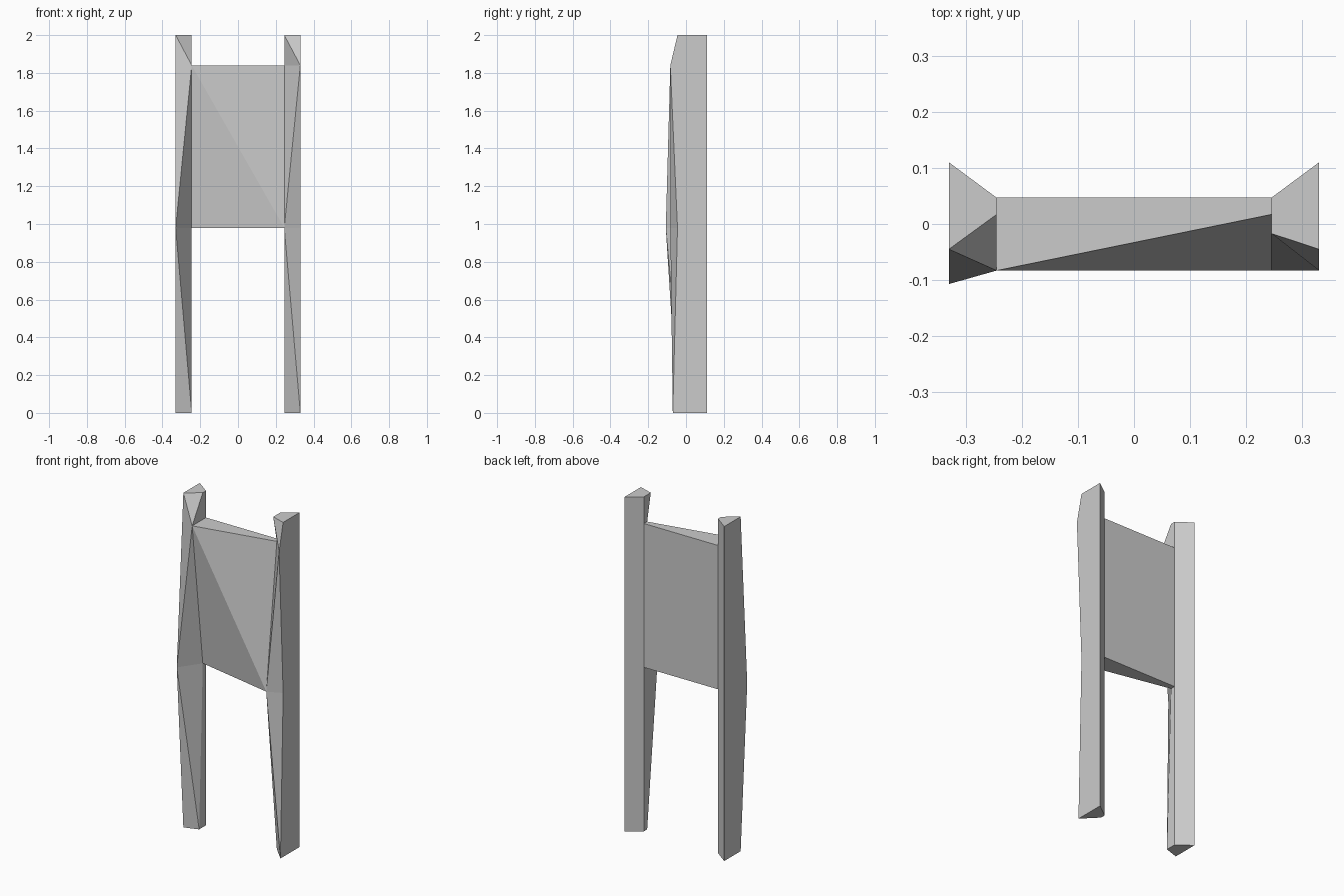
import bpy
import bmesh

cube = bpy.data.objects.get("Cube")
if cube:
    bpy.data.objects.remove(cube, do_unlink=True)

TOP, UPPER, LOWER = 2.0, 1.84, 0.98   # post top, panel top, panel bottom
OUT_X, IN_X = 0.33, 0.245             # post sides
OUT_BACK, IN_BACK = 0.11, 0.047       # rear corners of the post section

grey = bpy.data.materials.new("stone_grey")
grey.use_nodes = True
colour = (0.6, 0.6, 0.6, 1)
grey.diffuse_color = colour
grey.node_tree.nodes["Principled BSDF"].inputs["Base Color"].default_value = colour


def finish(name, bm):
    bmesh.ops.recalc_face_normals(bm, faces=bm.faces)
    mesh = bpy.data.meshes.new(name)
    bm.to_mesh(mesh)
    bm.free()
    mesh.materials.append(grey)
    obj = bpy.data.objects.new(name, mesh)
    bpy.context.collection.objects.link(obj)


def post(name, side, outer_edge, inner_edge, order):
    """Post with flat sides and back, and a faceted front stitched
    between two uneven edges; order says which edge steps down next."""
    bm = bmesh.new()
    outer = [bm.verts.new((side * OUT_X, y, z)) for y, z in outer_edge]
    inner = [bm.verts.new((side * IN_X, y, z)) for y, z in inner_edge]
    out_back = [bm.verts.new((side * OUT_X, OUT_BACK, z)) for z in (TOP, 0)]
    in_back = [bm.verts.new((side * IN_X, IN_BACK, z)) for z in (TOP, 0)]
    # faceted front
    o = i = 0
    for step in order:
        if step == "o":
            bm.faces.new((outer[o], inner[i], outer[o + 1]))
            o += 1
        else:
            bm.faces.new((outer[o], inner[i], inner[i + 1]))
            i += 1
    # sides, back and caps
    bm.faces.new(outer + out_back[::-1])
    bm.faces.new(inner + in_back[::-1])
    bm.faces.new(out_back + in_back[::-1])
    for end in (0, -1):
        bm.faces.new((outer[end], inner[end], in_back[end], out_back[end]))
    finish(name, bm)


# posts
post("right_post", -1,
     [(-0.045, TOP), (-0.107, LOWER), (-0.045, 0)],
     [(0.017, TOP), (-0.083, UPPER), (0.017, LOWER), (-0.017, 0)],
     "ioiio")
post("left_post", 1,
     [(-0.045, TOP), (-0.083, UPPER), (-0.045, LOWER), (-0.07, 0)],
     [(-0.017, TOP), (0.017, UPPER), (-0.083, LOWER), (0.017, 0)],
     "oiiooi")

# panel with a twisted front folded along its diagonal
bm = bmesh.new()
near, far = -0.083, 0.017
tl, tr, br, bl = [bm.verts.new((x * IN_X, y, z)) for x, y, z in (
    (-1, near, UPPER), (1, far, UPPER), (1, near, LOWER), (-1, far, LOWER))]
front = [tl, tr, br, bl]
back = [bm.verts.new((v.co.x, IN_BACK, v.co.z)) for v in front]
bm.faces.new((tl, bl, br))
bm.faces.new((tl, br, tr))
bm.faces.new(back)
for a in range(4):
    b = (a + 1) % 4
    bm.faces.new((front[a], front[b], back[b], back[a]))
finish("back_panel", bm)
